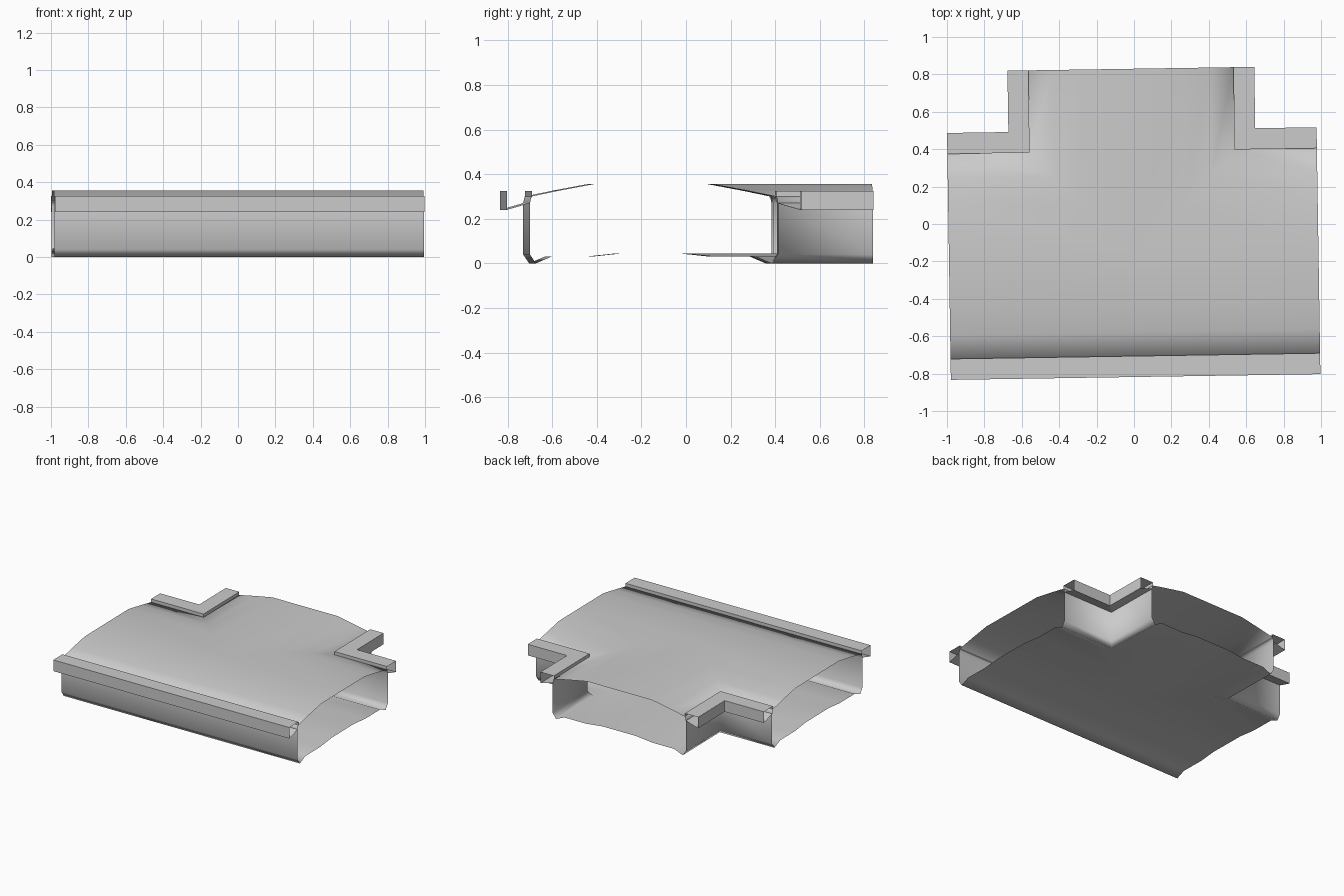
import bpy, bmesh, math
from mathutils import Matrix

cube = bpy.data.objects.get("Cube")
if cube:
    bpy.data.objects.remove(cube)

ARM = 0.988                      # arm length from the crossing
PLACE = Matrix.Rotation(0.0155, 4, 'Z') @ Matrix.Translation((-0.004, -0.158, 0))


def material(name, value):
    mat = bpy.data.materials.new(name)
    mat.use_nodes = True
    colour = (value, value, value, 1)
    mat.diffuse_color = colour
    mat.node_tree.nodes["Principled BSDF"].inputs["Base Color"].default_value = colour
    return mat


grey = material("concrete_grey", 0.6)


def paths(d):
    """The front edge and the two back corners at distance d from the centre lines."""
    return ([(-ARM, -d), (0, -d), (ARM, -d)],
            [(-ARM, d), (-d, d), (-d, ARM)],
            [(d, ARM), (d, d), (ARM, d)])


def sweep(name, profile, smooth, mat):
    """Sweep a (distance, height) profile round the three sides of the junction."""
    bm = bmesh.new()
    for side in range(3):
        rows = [[bm.verts.new((x, y, z)) for x, y in paths(d)[side]] for d, z in profile]
        for a, b in zip(rows, rows[1:]):
            for i in range(2):
                quad = (a[i], a[i + 1], b[i + 1], b[i])
                bm.faces.new(quad if side == 0 else quad[::-1])
    # Front path turns the opposite way from the back paths
    bmesh.ops.remove_doubles(bm, verts=bm.verts, dist=0.0005)
    bmesh.ops.recalc_face_normals(bm, faces=bm.faces)
    bm.transform(PLACE)
    for face in bm.faces:
        face.smooth = smooth
    mesh = bpy.data.meshes.new(name)
    bm.to_mesh(mesh)
    bm.free()
    mesh.materials.append(mat)
    obj = bpy.data.objects.new(name, mesh)
    bpy.context.collection.objects.link(obj)
    return obj


# Hollow deck: road crown, outer wall and shallow arched underside
sweep("deck_shell", [(0, 0.355), (0.27, 0.355), (0.42, 0.327), (0.55, 0.30),
                     (0.557, 0.27), (0.557, 0.04), (0.53, 0.0), (0.46, 0.03),
                     (0.28, 0.03), (0.14, 0.045), (0, 0.045)], True, grey)

# Hollow kerbs with open ends
sweep("kerbs", [(0.548, 0.295), (0.548, 0.325), (0.66, 0.325),
                (0.66, 0.24), (0.557, 0.27)], False, grey)
